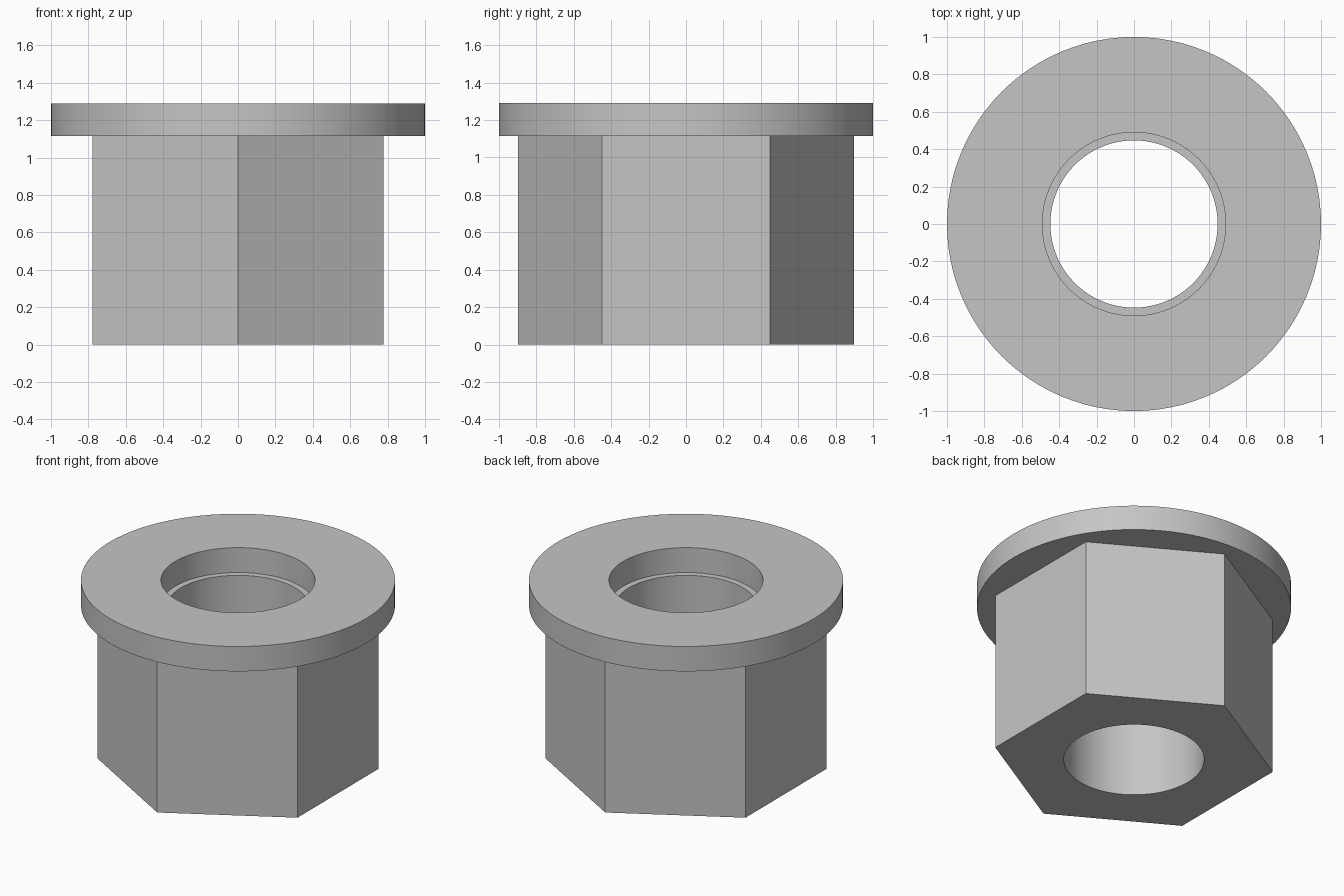
import bpy, bmesh
from math import cos, sin, pi, radians

if "Cube" in bpy.data.objects:
    bpy.data.objects.remove(bpy.data.objects["Cube"], do_unlink=True)

SEGMENTS = 96          # a multiple of six, so the hexagon corners are exact
HEX_CORNER = 0.897
BORE = 0.447
RECESS = 0.49
FLANGE = 1.0
SHOULDER = 1.115       # underside of the flange and floor of the recess
TOP = 1.29


def round_ring(radius):
    return lambda angle: radius


def hex_ring(corner):
    # Distance to a hexagon whose corners point along +y and -y
    def radius(angle):
        return corner * cos(pi / 6) / cos((angle - pi / 2) % (pi / 3) - pi / 6)
    return radius


def add_ring(bm, radius, z):
    verts = []
    for i in range(SEGMENTS):
        a = 2 * pi * i / SEGMENTS
        verts.append(bm.verts.new((radius(a) * cos(a), radius(a) * sin(a), z)))
    return verts


# Plain grey metal
metal = bpy.data.materials.new("grey_metal")
metal.use_nodes = True
grey = (0.56, 0.56, 0.56, 1)
metal.diffuse_color = grey
metal.node_tree.nodes["Principled BSDF"].inputs["Base Color"].default_value = grey

# Closed section: bore, hexagonal body, flange, recess, ledge
section = [
    (round_ring(BORE), 0),
    (hex_ring(HEX_CORNER), 0),
    (hex_ring(HEX_CORNER), SHOULDER),
    (round_ring(FLANGE), SHOULDER),
    (round_ring(FLANGE), TOP),
    (round_ring(RECESS), TOP),
    (round_ring(RECESS), SHOULDER),
    (round_ring(BORE), SHOULDER),
]
bm = bmesh.new()
rings = [add_ring(bm, radius, z) for radius, z in section]
for lower, upper in zip(rings, rings[1:] + rings[:1]):
    for i in range(SEGMENTS):
        j = (i + 1) % SEGMENTS
        bm.faces.new((lower[i], lower[j], upper[j], upper[i]))
bmesh.ops.recalc_face_normals(bm, faces=bm.faces)

mesh = bpy.data.meshes.new("flanged_hex_nut")
bm.to_mesh(mesh)
bm.free()
mesh.materials.append(metal)
nut = bpy.data.objects.new("flanged_hex_nut", mesh)
bpy.context.collection.objects.link(nut)

# Smooth round walls, crisp hexagon corners and rims
bpy.ops.object.select_all(action="DESELECT")
nut.select_set(True)
bpy.context.view_layer.objects.active = nut
bpy.ops.object.shade_smooth_by_angle(angle=radians(30))
